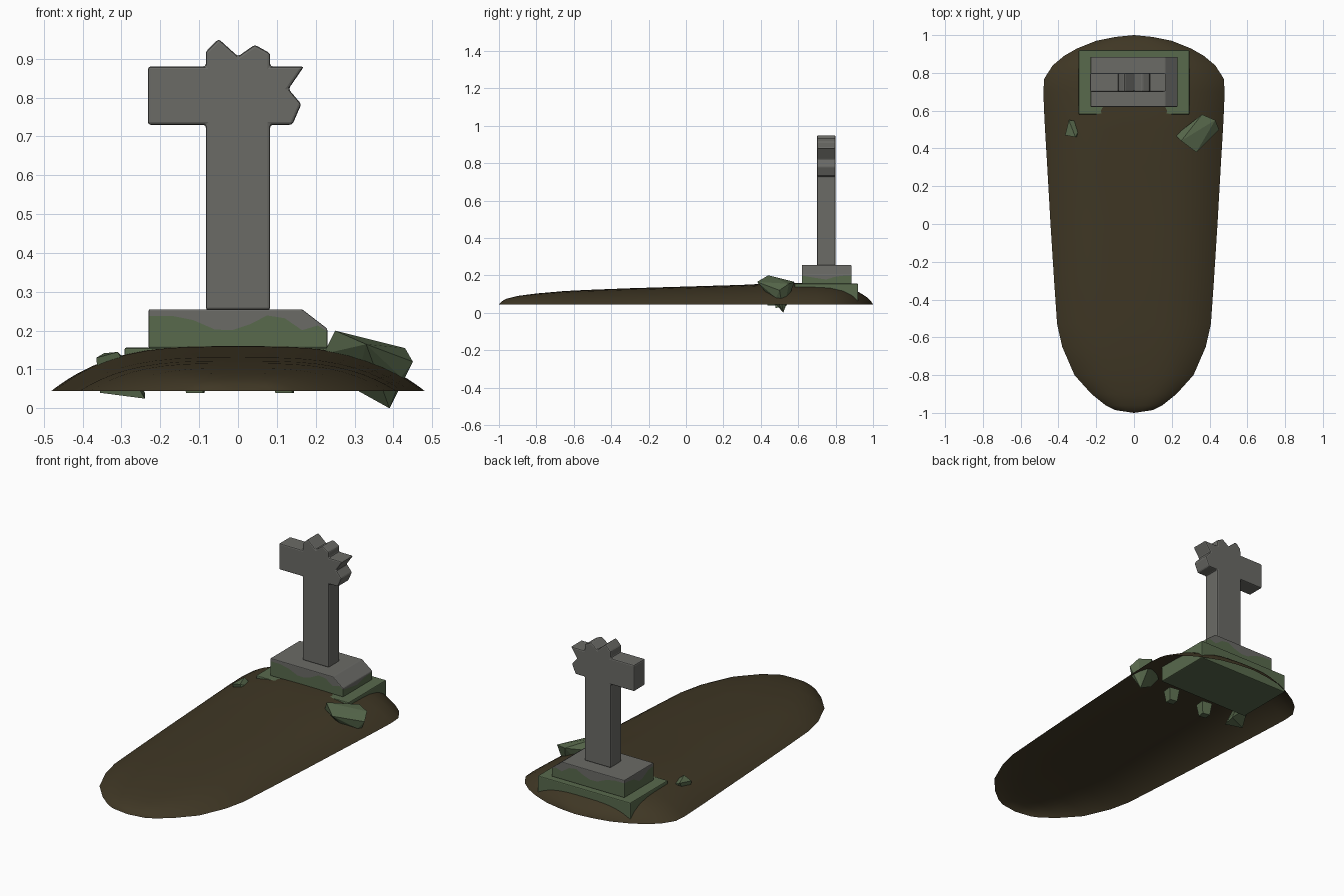
import bpy, bmesh, math
from mathutils import Vector

if "Cube" in bpy.data.objects:
    bpy.data.objects.remove(bpy.data.objects["Cube"])


def material(name, rgb):
    m = bpy.data.materials.new(name)
    m.diffuse_color = (*rgb, 1)
    m.use_nodes = True
    m.node_tree.nodes["Principled BSDF"].inputs["Base Color"].default_value = m.diffuse_color
    return m


STONE = material("grey stone", (0.145, 0.145, 0.133))
MOSS = material("mossy green", (0.098, 0.142, 0.073))
SOIL = material("dark soil", (0.050, 0.038, 0.018))


def finish(bm, name, mats, bevel=0.0, smooth=False, normals=True):
    if normals:
        bmesh.ops.recalc_face_normals(bm, faces=bm.faces[:])
    me = bpy.data.meshes.new(name)
    bm.to_mesh(me)
    bm.free()
    ob = bpy.data.objects.new(name, me)
    bpy.context.collection.objects.link(ob)
    for m in mats:
        me.materials.append(m)
    if bevel:
        b = ob.modifiers.new("worn edges", 'BEVEL')
        b.width, b.segments, b.limit_method = bevel, 2, 'ANGLE'
        b.angle_limit = math.radians(25)
    if smooth:
        me.shade_smooth()
    return ob


def hull(name, pts, mat):
    """Chunky stone from the convex hull of a few points."""
    bm = bmesh.new()
    vs = [bm.verts.new(p) for p in pts]
    r = bmesh.ops.convex_hull(bm, input=vs)
    junk = {v for v in r["geom_interior"] + r["geom_unused"]
            if isinstance(v, bmesh.types.BMVert)}
    bmesh.ops.delete(bm, geom=list(junk), context='VERTS')
    return finish(bm, name, [mat])


# Earth mound: open shell, rows of (y, half width, height)
rows = [(-1, 0, 0), (-.985, .10, .016), (-.96, .15, .03), (-.90, .225, .045),
        (-.80, .315, .058), (-.65, .38, .071), (-.53, .407, .077),
        (-.30, .423, .086), (0, .442, .095), (.30, .459, .104),
        (.50, .471, .114), (.60, .476, .115), (.70, .48, .112),
        (.77, .475, .108), (.84, .43, .098), (.89, .37, .082),
        (.93, .30, .062), (.97, .20, .036), (.99, .10, .015), (1, 0, 0)]
bm = bmesh.new()
N = 24
grid = []
for y, w, h in rows:
    line = []
    for i in range(N + 1):
        t = math.sin(math.pi / 2 * (2 * i / N - 1))
        line.append(bm.verts.new((t * w, y, .045 + h * (1 - abs(t) ** 3.4))))
    grid.append(line)
for a, b in zip(grid, grid[1:]):
    for i in range(N):
        bm.faces.new((a[i], a[i + 1], b[i + 1], b[i]))
bmesh.ops.remove_doubles(bm, verts=bm.verts[:], dist=1e-5)
bmesh.ops.dissolve_degenerate(bm, edges=bm.edges[:], dist=1e-5)
finish(bm, "earth_mound", [SOIL], smooth=True, normals=False)

# Sunken mossy slab
bm = bmesh.new()
bmesh.ops.create_cube(bm, size=1)
for v in bm.verts:
    v.co = Vector((v.co.x * .585, .75 + v.co.y * .34, .103 + v.co.z * .106))
finish(bm, "lower_slab", [MOSS], bevel=.005)

# Plinth: wavy moss line around the sides, chipped right top edge
xs = [-.23, -.17, -.115, -.06, -.015, .03, .075, .12, .165, .205, .23]
wave_f = [.238, .238, .227, .203, .201, .216, .239, .232, .201, .213, .198]
ys = [.62, .67, .72, .75, .80, .85, .885]
wave_r = [.198, .190, .182, .178, .193, .199, .198]
wave_l = [.238, .232, .205, .200, .228, .236, .238]


def top(x):
    return .255 - max(0, x - .165) * .77


nx = len(xs)
ring = [(x, ys[0], w) for x, w in zip(xs, wave_f)]
ring += [(xs[-1], y, w) for y, w in zip(ys[1:-1], wave_r[1:-1])]
ring += [(x, ys[-1], w) for x, w in zip(xs[::-1], wave_f[::-1])]
ring += [(xs[0], y, w) for y, w in zip(ys[-2:0:-1], wave_l[-2:0:-1])]
bm = bmesh.new()
low = [bm.verts.new((x, y, .155)) for x, y, w in ring]
mid = [bm.verts.new((x, y, w)) for x, y, w in ring]
high = [bm.verts.new((x, y, top(x))) for x, y, w in ring]
n = len(ring)
for i in range(n):
    j = (i + 1) % n
    bm.faces.new((low[i], low[j], mid[j], mid[i])).material_index = 1
    bm.faces.new((mid[i], mid[j], high[j], high[i]))
bm.faces.new(low[::-1]).material_index = 1
ny = len(ys) - 2
back = nx + ny                      # first back corner (at +x)
for i in range(nx - 1):             # top strips from front to back
    f = [high[i], high[i + 1]]
    if i == nx - 2:
        f += high[nx:back]
    f += [high[back + nx - 2 - i], high[back + nx - 1 - i]]
    if i == 0:
        f += high[back + nx:]
    bm.faces.new(f)
finish(bm, "plinth", [STONE, MOSS], bevel=.004)

# Broken cross: profile extruded in depth
profile = [(-.083, .253), (.083, .253), (.083, .73), (.14, .73), (.163, .783),
           (.13, .822), (.17, .88), (.083, .88), (.083, .914), (.043, .936),
           (0, .906), (-.05, .951), (-.083, .918), (-.083, .88),
           (-.232, .88), (-.232, .73), (-.083, .73)]
bm = bmesh.new()
f = bm.faces.new([bm.verts.new((x, .70, z)) for x, z in profile])
ext = bmesh.ops.extrude_face_region(bm, geom=[f])
for v in ext["geom"]:
    if isinstance(v, bmesh.types.BMVert):
        v.co.y = .80
finish(bm, "broken_cross", [STONE], bevel=.007)

# Fallen mossy fragments
hull("large_fragment", [(.22, .47, .14), (.25, .44, .20), (.36, .58, .165),
     (.43, .55, .155), (.45, .50, .12), (.33, .38, .165), (.42, .48, .08),
     (.39, .52, 0), (.30, .50, .05)], MOSS)
hull("left_fragment", [(-.365, .47, .13), (-.31, .46, .145), (-.345, .55, .142),
     (-.355, .49, .04), (-.24, .48, .025), (-.24, .54, .04),
     (-.27, .54, .11)], MOSS)
for name, cx in (("buried_chip_right", .12), ("buried_chip_left", -.11)):
    hull(name, [(cx + dx * s, .46 + dy * s, z) for z, s in ((.04, .024), (.11, .034))
                for dx, dy in ((-1, -.7), (.8, -1), (1, .7), (-.8, 1))], MOSS)
